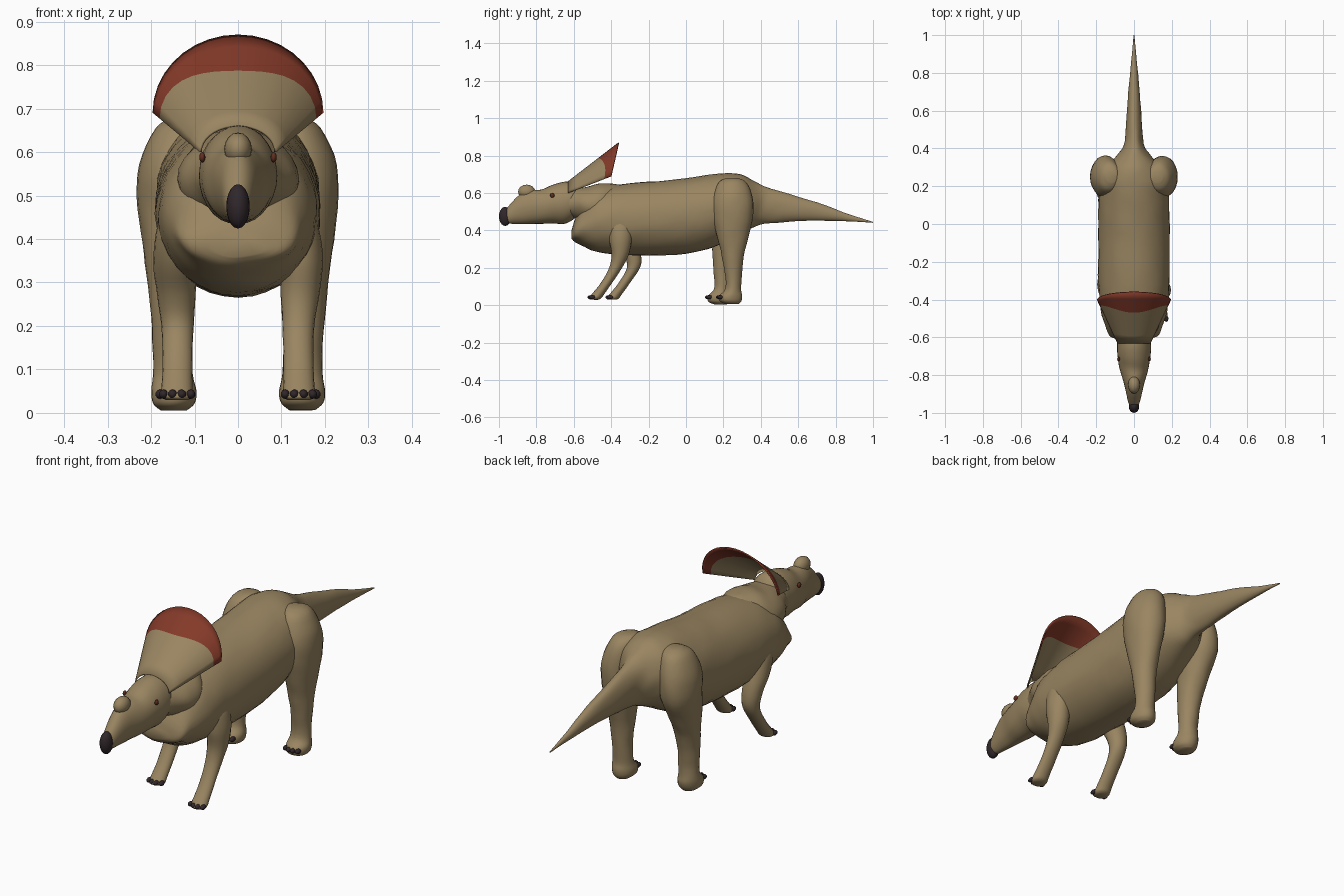
import bpy, bmesh, math
from mathutils import Vector, noise

if "Cube" in bpy.data.objects:
    bpy.data.objects.remove(bpy.data.objects["Cube"])


def material(name, rgb):
    m = bpy.data.materials.new(name)
    m.use_nodes = True
    m.diffuse_color = (*rgb, 1)
    m.node_tree.nodes["Principled BSDF"].inputs["Base Color"].default_value = (*rgb, 1)
    return m


SKIN = material("tan_skin", (.32, .235, .12))
RED = material("brick_red", (.23, .042, .022))
DARK = material("dark_horn", (.03, .02, .023))
EYE = material("brown_eye", (.12, .028, .014))


def finish(name, bm, *mats, angle=50):
    bmesh.ops.recalc_face_normals(bm, faces=bm.faces)
    me = bpy.data.meshes.new(name)
    bm.to_mesh(me)
    bm.free()
    ob = bpy.data.objects.new(name, me)
    bpy.context.collection.objects.link(ob)
    for m in mats:
        me.materials.append(m)
    bpy.ops.object.select_all(action='DESELECT')
    ob.select_set(True)
    bpy.context.view_layer.objects.active = ob
    bpy.ops.object.shade_smooth_by_angle(angle=math.radians(angle))
    return ob


def catmull(p0, p1, p2, p3, t):
    return [.5 * (2 * b + (c - a) * t + (2 * a - 5 * b + 4 * c - d) * t * t
                  + (3 * b - a - 3 * c + d) * t ** 3)
            for a, b, c, d in zip(p0, p1, p2, p3)]


def loft(name, rows, place, sides=28, steps=4, rough=.004):
    """Skin smooth elliptical rings; place(row, cos, sin) gives each point."""
    pad = [rows[0]] + rows + [rows[-1]]
    path = [catmull(*pad[i:i + 4], k / steps)
            for i in range(len(rows) - 1) for k in range(steps)] + [rows[-1]]
    bm = bmesh.new()
    rings = []
    for row in path:
        ring = []
        for k in range(sides):
            a = 2 * math.pi * k / sides
            p = Vector(place(row, math.cos(a), math.sin(a)))
            size = min(1, abs(row[-1]) / .05)
            ring.append(bm.verts.new(p + noise.noise_vector(p * 16) * rough * size))
        rings.append(ring)
    for r, s in zip(rings, rings[1:]):
        for k in range(sides):
            j = (k + 1) % sides
            bm.faces.new((r[k], r[j], s[j], s[k]))
    bm.faces.new(rings[0])
    bm.faces.new(rings[-1])
    return finish(name, bm, SKIN)


def along_y(row, c, s):
    # row: y, bottom, top, half width
    y, lo, hi, w = row
    return (w * c, y, (lo + hi) / 2 + (hi - lo) / 2 * s)


def along_z(row, c, s):
    # row: z, centre x, centre y, radius y, radius x
    z, x, y, ry, rx = row
    return (x + rx * c, y + ry * s, z)


def ball(name, centre, radii, mat, segs=16):
    bm = bmesh.new()
    bmesh.ops.create_uvsphere(bm, u_segments=segs, v_segments=segs // 2, radius=1)
    for v in bm.verts:
        v.co = Vector(centre) + Vector(a * b for a, b in zip(v.co, radii))
    return finish(name, bm, mat, angle=80)


# Trunk and tail
loft("body_and_tail", [
    (-.612, .36, .40, .06), (-.595, .34, .45, .125), (-.54, .31, .55, .15),
    (-.46, .28, .62, .175), (-.32, .268, .65, .188), (-.1, .268, .668, .19),
    (.08, .29, .69, .188), (.2, .335, .705, .18), (.29, .385, .70, .15),
    (.36, .415, .665, .09), (.42, .435, .635, .053), (.52, .445, .605, .043),
    (.7, .452, .55, .03), (.87, .449, .487, .014), (1, .441, .446, .002)],
    along_y, sides=36)

# Neck and head
loft("neck", [(-.67, .47, .62, .07), (-.6, .465, .625, .10), (-.53, .44, .635, .135),
              (-.45, .42, .653, .135), (-.38, .42, .65, .10), (-.33, .45, .63, .06)], along_y)
loft("head", [
    (-.972, .45, .50, .016), (-.945, .437, .535, .030), (-.89, .435, .59, .043),
    (-.83, .435, .615, .058), (-.77, .436, .62, .076), (-.71, .438, .645, .086),
    (-.65, .435, .66, .09), (-.60, .46, .655, .083), (-.565, .50, .62, .045)],
    along_y, rough=.002)
ball("nose_bump", (0, -.852, .607), (.032, .046, .038), SKIN)
ball("beak", (0, -.967, .475), (.027, .033, .051), DARK, 20)

# Fanned neck shield with a coloured rim
bm = bmesh.new()
columns, inner, outer = 18, 4, 3
grid = []
for i in range(columns + 1):
    a = math.pi * i / columns
    c, s = math.cos(a), math.sin(a)
    base = Vector((.086 * c, -.63, .60 + .06 * s))
    rim = Vector((.194 * c, -.40 + .04 * s, .69 + .178 * s))
    edge = .6 + .25 * c * c
    ts = [edge * k / inner for k in range(inner)]
    ts += [edge + (1 - edge) * k / outer for k in range(outer + 1)]
    grid.append([bm.verts.new(base.lerp(rim, t)) for t in ts])
for left, right in zip(grid, grid[1:]):
    for k in range(inner + outer):
        f = bm.faces.new((left[k], left[k + 1], right[k + 1], right[k]))
        f.material_index = int(k >= inner)
frill = finish("neck_frill", bm, SKIN, RED)
thick = frill.modifiers.new("thickness", 'SOLIDIFY')
thick.thickness = .006
thick.offset = 0

# Legs: each side steps differently
for label, side, front_shift, hind_shift in (("left", 1, 0, 0), ("right", -1, .095, -.06)):
    fs, hs = front_shift, hind_shift
    loft(label + "_front_leg", [
        (.47, side * .135, -.35, .035, .025), (.43, side * .14, -.35, .06, .045),
        (.35, side * .145, -.35 + fs * .3, .06, .05),
        (.27, side * .142, -.352 + fs * .7, .046, .044),
        (.2, side * .139, -.376 + fs, .035, .037),
        (.12, side * .139, -.425 + fs, .03, .034),
        (.06, side * .14, -.47 + fs, .033, .036),
        (.038, side * .14, -.487 + fs, .034, .036),
        (.03, side * .14, -.49 + fs, .022, .026)], along_z, sides=20, rough=.002)
    loft(label + "_hind_leg", [
        (.68, side * .12, .25, .03, .03), (.655, side * .13, .25, .075, .06),
        (.57, side * .147, .25, .108, .08), (.47, side * .152, .25, .108, .078),
        (.37, side * .153, .25 + hs * .4, .085, .064),
        (.27, side * .152, .25 + hs * .8, .06, .053),
        (.17, side * .15, .253 + hs, .046, .046),
        (.09, side * .149, .253 + hs, .042, .046),
        (.05, side * .148, .238 + hs, .062, .052),
        (.022, side * .148, .236 + hs, .058, .048),
        (.006, side * .148, .245 + hs, .035, .03)], along_z, sides=24, rough=.003)
    # Claws
    for foot, x, y in (("front", .14, -.512 + fs), ("hind", .148, .175 + hs)):
        for k in range(4):
            off = (k - 1.5) * .021
            ball(f"{label}_{foot}_claw_{k + 1}",
                 (side * x + off, y + abs(off) * .35, .043), (.011, .018, .011), DARK, 10)
    # Eyes
    ball(label + "_eye", (side * .082, -.715, .588), (.007, .012, .012), EYE, 12)
